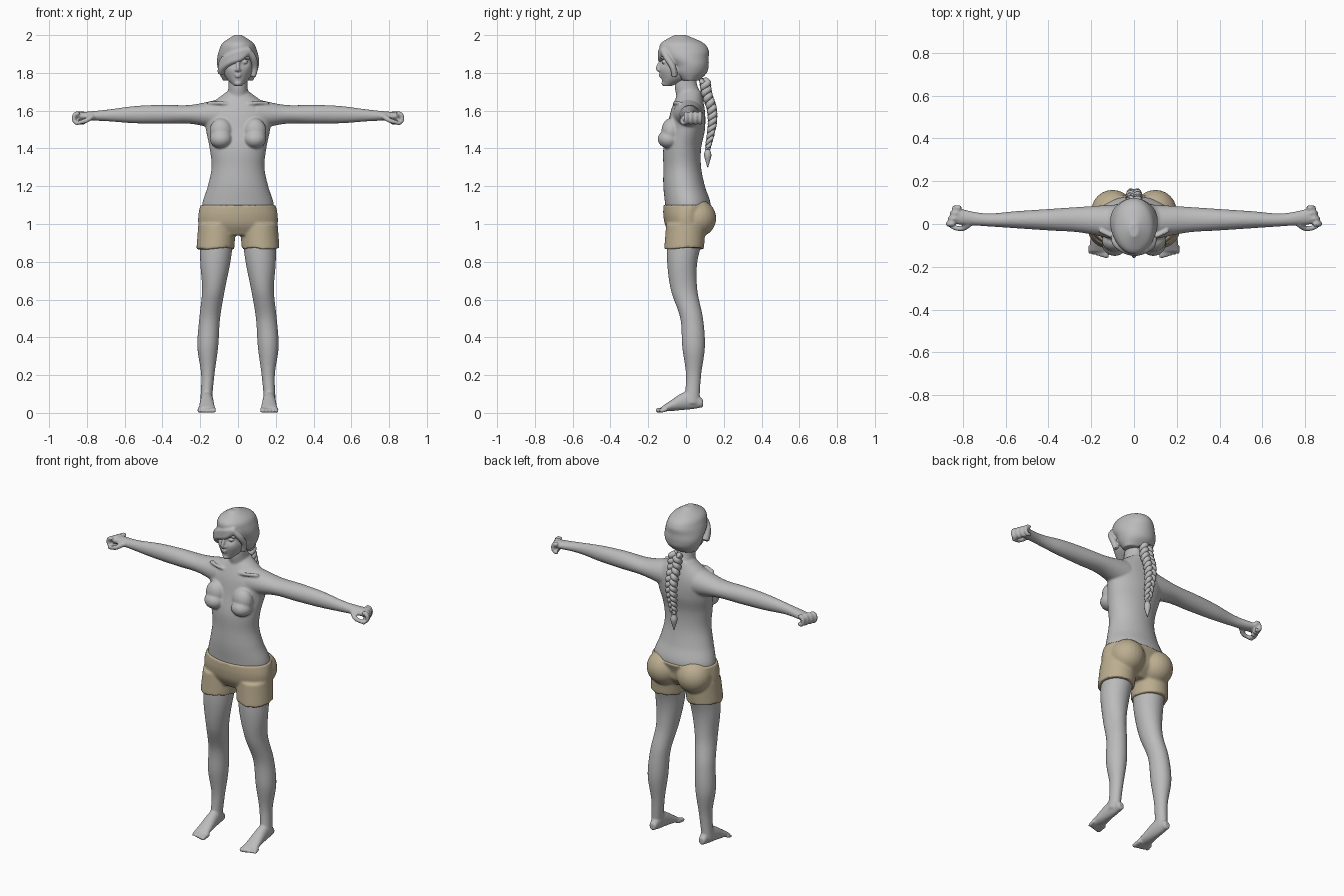
import bpy, bmesh, math
from mathutils import Vector, Matrix

cube = bpy.data.objects.get("Cube")
if cube:
    bpy.data.objects.remove(cube, do_unlink=True)


def material(name, rgb):
    mat = bpy.data.materials.new(name)
    mat.use_nodes = True
    mat.diffuse_color = (*rgb, 1)
    bsdf = mat.node_tree.nodes["Principled BSDF"]
    bsdf.inputs["Base Color"].default_value = (*rgb, 1)
    return mat


grey = material("plain grey", (.5, .5, .5))
tan = material("tan cloth", (.5, .42, .28))


def sample(values, t):
    """Smooth curve through evenly spaced numbers or vectors, with t from 0 to 1."""
    last = len(values) - 1
    if last == 0:
        return values[0]
    i = min(int(t * last), last - 1)
    f = t * last - i
    b, c = values[i], values[i + 1]
    a = values[i - 1] if i > 0 else b * 2 - c
    d = values[i + 2] if i + 2 <= last else c * 2 - b
    slope_b, slope_c = (c - a) / 2, (d - b) / 2
    bend = (c - b) * 3 - slope_b * 2 - slope_c
    twist = (b - c) * 2 + slope_b + slope_c
    return b + slope_b * f + bend * f * f + twist * f * f * f


def skin(bm, rings):
    """Closed surface over rings of points with equal counts."""
    rows = [[bm.verts.new(point) for point in ring] for ring in rings]
    for low, high in zip(rows, rows[1:]):
        for j in range(len(low)):
            bm.faces.new((low[j - 1], low[j], high[j], high[j - 1]))
    bm.faces.new(rows[0])
    bm.faces.new(rows[-1])


def loft(bm, axis, start, end, centre_a, half_a, centre_b, half_b, side=1, count=48):
    """Oval sections along an axis, each profile spread evenly from start to end."""
    rings = []
    for k in range(count + 1):
        t = k / count
        position = start + (end - start) * t
        ring = []
        for j in range(count):
            angle = math.tau * j / count
            a = sample(centre_a, t) + sample(half_a, t) * math.cos(angle)
            b = sample(centre_b, t) + sample(half_b, t) * math.sin(angle)
            point = {"x": (position, a, b), "y": (a, position, b), "z": (a, b, position)}[axis]
            ring.append((point[0] * side, point[1], point[2]))
        rings.append(ring)
    skin(bm, rings)


def column(bm, start, end, half_width, centre_y, half_depth):
    loft(bm, "z", start, end, [0], half_width, centre_y, half_depth)


def sweep(bm, points, radii, side=1, steps=8, sides=12):
    """Round tube through points, with a radius profile."""
    points = [Vector(p) for p in points]
    count = (len(points) - 1) * steps
    path = [sample(points, k / count) for k in range(count + 1)]
    rings = []
    for k, centre in enumerate(path):
        ahead = path[min(k + 1, count)] - path[max(k - 1, 0)]
        u = ahead.cross(Vector((.3, .9, .2))).normalized()
        v = ahead.normalized().cross(u)
        radius = sample(radii, k / count)
        ring = []
        for j in range(sides):
            angle = math.tau * j / sides
            point = centre + (u * math.cos(angle) + v * math.sin(angle)) * radius
            ring.append((point.x * side, point.y, point.z))
        rings.append(ring)
    skin(bm, rings)


def ball(bm, centre, radii, side=1):
    place = Matrix.Translation((centre[0] * side, centre[1], centre[2]))
    bmesh.ops.create_uvsphere(bm, u_segments=24, v_segments=16, radius=1,
                              matrix=place @ Matrix.Diagonal((*radii, 1)))


def finish(bm, name, mat, voxel=None):
    """Make the object; a voxel size fuses its pieces into one smooth skin."""
    bmesh.ops.recalc_face_normals(bm, faces=bm.faces)
    mesh = bpy.data.meshes.new(name)
    bm.to_mesh(mesh)
    bm.free()
    mesh.materials.append(mat)
    mesh.shade_smooth()
    obj = bpy.data.objects.new(name, mesh)
    bpy.context.collection.objects.link(obj)
    if voxel:
        fuse = obj.modifiers.new("fuse", "REMESH")
        fuse.mode, fuse.voxel_size, fuse.use_smooth_shade = "VOXEL", voxel, True
        soften = obj.modifiers.new("soften", "SMOOTH")
        soften.factor, soften.iterations = .5, 4


# Body: torso and neck
bm = bmesh.new()
column(bm, 1, 1.7,
       half_width=[.18, .19, .16, .14, .15, .17, .18, .06],
       centre_y=[0, .01, -.01, -.02, -.02, 0, .01, .02],
       half_depth=[.1, .12, .11, .1, .1, .1, .09, .06])
column(bm, 1.6, 1.8, half_width=[.08, .06, .05, .05],
       centre_y=[.02, .02, 0, 0], half_depth=[.07, .07, .06, .05])
for side in (1, -1):
    # Chest and collar bones
    ball(bm, (.09, -.09, 1.45), (.06, .06, .05), side)
    ball(bm, (.09, -.08, 1.49), (.06, .05, .07), side)
    sweep(bm, [(.02, -.05, 1.63), (.09, -.06, 1.64), (.16, -.03, 1.64)], [.01], side)
    # Arms
    loft(bm, "x", .1, .85, side=side,
         centre_a=[.01, .02, .02, .02, .02, .04], half_a=[.08, .06, .05, .04, .03, .04],
         centre_b=[1.58, 1.58, 1.57], half_b=[.08, .05, .05, .045, .03, .02])
    # Fingers curl round an arc, then the thumb
    for i in range(4):
        curl = [math.radians(angle) for angle in range(120, -180, -50)]
        sweep(bm, [(.85 - .01 * i + .02 * math.cos(a), .025 * i, 1.56 + .025 * math.sin(a))
                   for a in curl], [.013, .012, .01], side)
    sweep(bm, [(.77, 0, 1.57), (.8, -.02, 1.55), (.83, -.02, 1.54), (.86, -.01, 1.53)], [.015, .01], side)
    # Legs
    loft(bm, "z", .05, .95, side=side,
         centre_a=[.17, .16, .16, .15, .13, .12, .11], half_a=[.03, .035, .055, .055, .06, .08, .09],
         centre_b=[.03, .04, .04, .03, -.01, -.02, 0], half_b=[.04, .04, .06, .06, .07, .08, .1])
    # Feet and toes
    loft(bm, "y", .09, -.13, side=side, centre_a=[.165], half_a=[.02, .03, .035, .04, .045],
         centre_b=[.05, .07, .06, .04, .02], half_b=[.02, .05, .045, .03, .012])
    for i in range(5):
        x, radius, tip = .13 + .019 * i, .013 - .001 * i, -.16 + .005 * i
        sweep(bm, [(x, -.1, .02), (x, tip + .01, radius), (x, tip, radius)], [radius, radius, radius / 2], side)
finish(bm, "body", grey, voxel=.006)

# Shorts with scalloped hems
bm = bmesh.new()
column(bm, .94, 1.1, half_width=[.2, .21, .21, .2],
       centre_y=[-.01, 0, 0, .01], half_depth=[.07, .11, .12, .13])
for side in (1, -1):
    loft(bm, "z", .87, 1, [.12, .11], [.1], [-.01, 0], [.105], side)
    ball(bm, (.1, .06, 1.03), (.1, .1, .1), side)
for v in bm.verts:
    if v.co.z < .88:
        v.co.z += .006 * math.sin(v.co.x * 90 + v.co.y * 60)
finish(bm, "shorts", tan, voxel=.007)

# Head with hollowed eye sockets
bm = bmesh.new()
column(bm, 1.73, 1.97, half_width=[.02, .06, .08, .085, .09, .08, .05],
       centre_y=[-.1, -.05, -.03, -.02, -.02, -.02, -.02],
       half_depth=[.02, .08, .11, .12, .12, .11, .07])
for v in bm.verts:
    if v.co.y < 0:
        distance = math.hypot(abs(v.co.x) - .036, v.co.z - 1.857)
        v.co.y += .02 * math.exp(-(distance / .02) ** 2)
# Nose, lips and chin
sweep(bm, [(0, -.13, 1.87), (0, -.145, 1.84), (0, -.15, 1.82), (0, -.14, 1.81)], [.007, .01, .008])
ball(bm, (0, -.13, 1.792), (.02, .014, .005))
ball(bm, (0, -.13, 1.781), (.017, .014, .006))
ball(bm, (0, -.115, 1.745), (.02, .015, .014))
for side in (1, -1):
    # Nostrils, eyes and brows
    ball(bm, (.01, -.14, 1.815), (.008, .01, .007), side)
    ball(bm, (.035, -.115, 1.857), (.016, .014, .01), side)
    sweep(bm, [(.015, -.137, 1.875), (.036, -.133, 1.88), (.06, -.115, 1.875)], [.006], side)
finish(bm, "head", grey, voxel=.004)

# Hair cap with a swept fringe
bm = bmesh.new()
column(bm, 1.76, 2, half_width=[.08, .1, .11, .11, .1, .08, .02],
       centre_y=[.02, .02, .02, 0, -.01, -.02, -.03],
       half_depth=[.05, .09, .1, .12, .13, .11, .03])
for k in range(3):
    drop = .015 * k
    sweep(bm, [(.06, -.115, 1.92), (.01, -.13, 1.91 - drop), (-.04, -.12, 1.89 - drop),
               (-.08, -.09, 1.86 - drop), (-.09, -.06, 1.8)], [.02])
sweep(bm, [(.05, -.12, 1.92), (.08, -.1, 1.88), (.09, -.07, 1.83), (.08, -.06, 1.78)], [.02, .015])
finish(bm, "hair", grey, voxel=.005)

# Three-strand braid, tie and tuft
bm = bmesh.new()
for strand in range(3):
    points, sizes = [], []
    for k in range(90):
        t = k / 90
        size = 1 - t * t / 2
        weave = math.tau * (t * 3.7 + strand / 3)
        y = sample([.1, .11, .135, .14, .13, .115], t)
        points.append((.024 * size * math.sin(weave), y + .013 * size * math.sin(weave * 2), 1.76 - .36 * t))
        sizes.append(.018 * size)
    sweep(bm, points, sizes, steps=1)
ball(bm, (0, .115, 1.4), (.015, .015, .01))
sweep(bm, [(0, .115, 1.4), (0, .115, 1.3)], [.01, .02, .012, .002])
finish(bm, "braid", grey)
